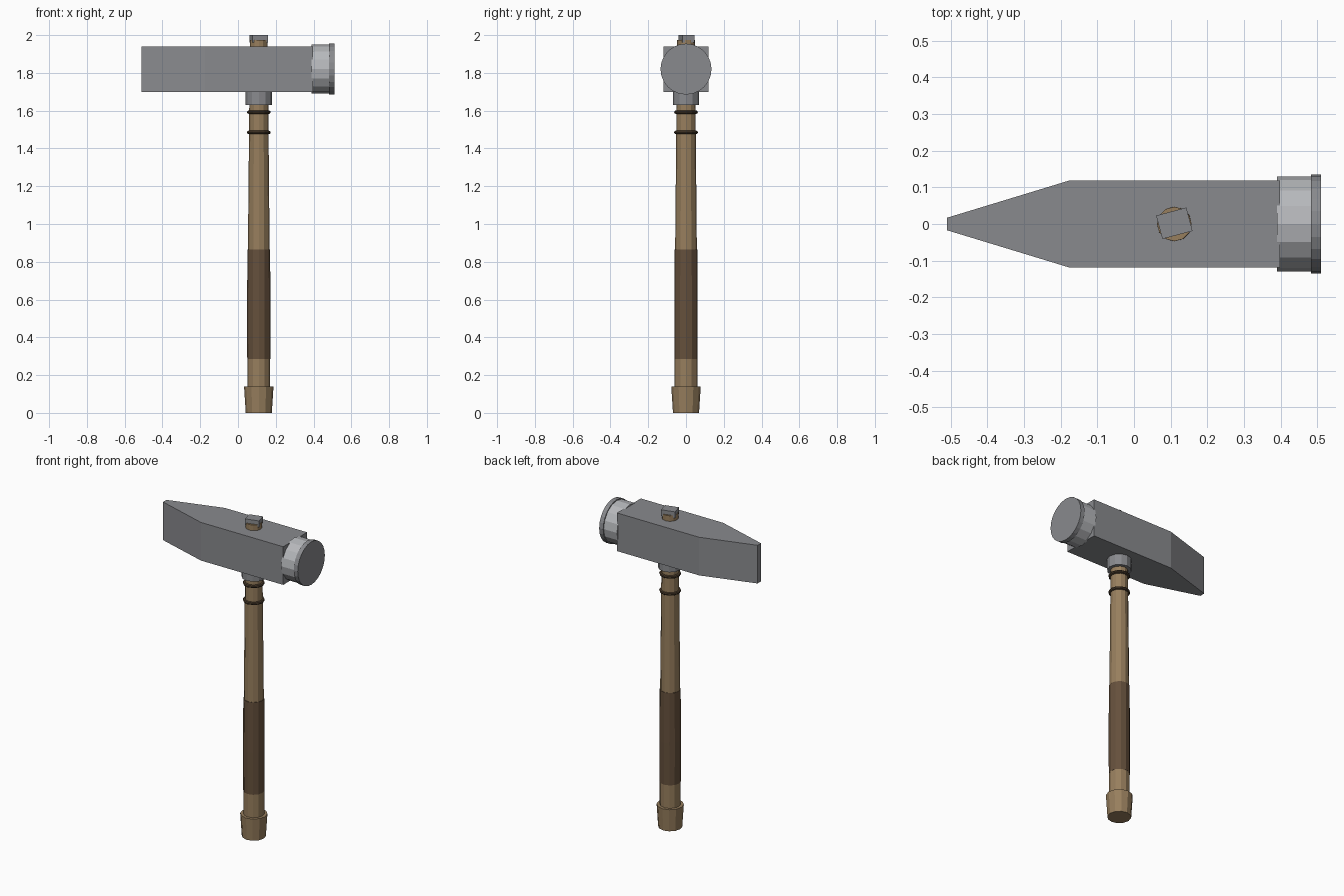
import bpy
import bmesh
import math
from mathutils import Matrix

cube = bpy.data.objects.get("Cube")
if cube:
    bpy.data.objects.remove(cube, do_unlink=True)

AXIS_X = 0.11   # handle axis
HEAD_Z = 1.82   # head centre height


def material(name, rgb):
    mat = bpy.data.materials.new(name)
    mat.use_nodes = True
    color = (*rgb, 1)
    mat.diffuse_color = color
    mat.node_tree.nodes["Principled BSDF"].inputs["Base Color"].default_value = color
    return mat


steel = material("steel", (0.25, 0.255, 0.27))
bright_steel = material("bright steel", (0.47, 0.48, 0.5))
wood = material("wood", (0.31, 0.21, 0.11))
leather = material("leather", (0.13, 0.08, 0.045))
cord = material("dark cord", (0.07, 0.045, 0.025))


def finish(name, bm, mat, matrix):
    bmesh.ops.recalc_face_normals(bm, faces=bm.faces)
    mesh = bpy.data.meshes.new(name)
    bm.to_mesh(mesh)
    bm.free()
    mesh.materials.append(mat)
    obj = bpy.data.objects.new(name, mesh)
    obj.matrix_world = matrix
    bpy.context.collection.objects.link(obj)
    return obj


def turned(name, profile, mat, matrix, sides=12):
    """Solid of revolution from (radius, height) pairs, capped at both ends."""
    bm = bmesh.new()
    rings = []
    for r, z in profile:
        angles = [math.tau * i / sides for i in range(sides)]
        rings.append([bm.verts.new((r * math.cos(a), r * math.sin(a), z)) for a in angles])
    for low, high in zip(rings, rings[1:]):
        for i in range(sides):
            j = (i + 1) % sides
            bm.faces.new((low[i], low[j], high[j], high[i]))
    bm.faces.new(rings[0])
    bm.faces.new(rings[-1])
    return finish(name, bm, mat, matrix)


upright = Matrix.Translation((AXIS_X, 0, 0))
sideways = Matrix.Translation((0, 0, HEAD_Z)) @ Matrix.Rotation(math.pi / 2, 4, "Y")

# Handle parts
turned("handle", [(0.06, 0.05), (0.06, 0.6), (0.052, 1.45), (0.047, 1.975)], wood, upright)
turned("pommel", [(0.069, 0), (0.078, 0.14)], wood, upright)
turned("grip", [(0.061, 0.285), (0.062, 0.55), (0.06, 0.865)], leather, upright)
turned("head_collar", [(0.07, 1.63), (0.07, 1.72)], steel, upright)

# Cord rings
for label, z in (("lower", 1.485), ("upper", 1.592)):
    ring = [(0.054 + 0.009 * math.cos(a), z + 0.009 * math.sin(a))
            for a in (math.pi * (i / 4 - 0.5) for i in range(5))]
    turned(label + "_cord_ring", ring, cord, upright)

# Head: plan outline extruded upward, tapering to the peen
half = [(-0.51, 0.017), (-0.175, 0.119), (0.398, 0.119)]
outline = half + [(x, -y) for x, y in reversed(half)]
bm = bmesh.new()
base = bm.faces.new([bm.verts.new((x, y, -0.12)) for x, y in outline])
top = bmesh.ops.extrude_face_region(bm, geom=[base])
bmesh.ops.translate(bm, vec=(0, 0, 0.24),
                    verts=[v for v in top["geom"] if isinstance(v, bmesh.types.BMVert)])
finish("head", bm, steel, Matrix.Translation((0, 0, HEAD_Z)))

# Striking face
turned("striking_neck", [(0.13, 0.39), (0.13, 0.485)], bright_steel, sideways, 16)
turned("striking_face", [(0.135, 0.482), (0.135, 0.51)], steel, sideways, 24)

# Wedge in the handle eye
bm = bmesh.new()
bmesh.ops.create_cube(bm, size=1)
bmesh.ops.scale(bm, vec=(0.085, 0.066, 0.04), verts=bm.verts)
finish("wedge", bm, steel,
       Matrix.Translation((AXIS_X, 0.002, 1.98)) @ Matrix.Rotation(math.radians(15), 4, "Z"))
